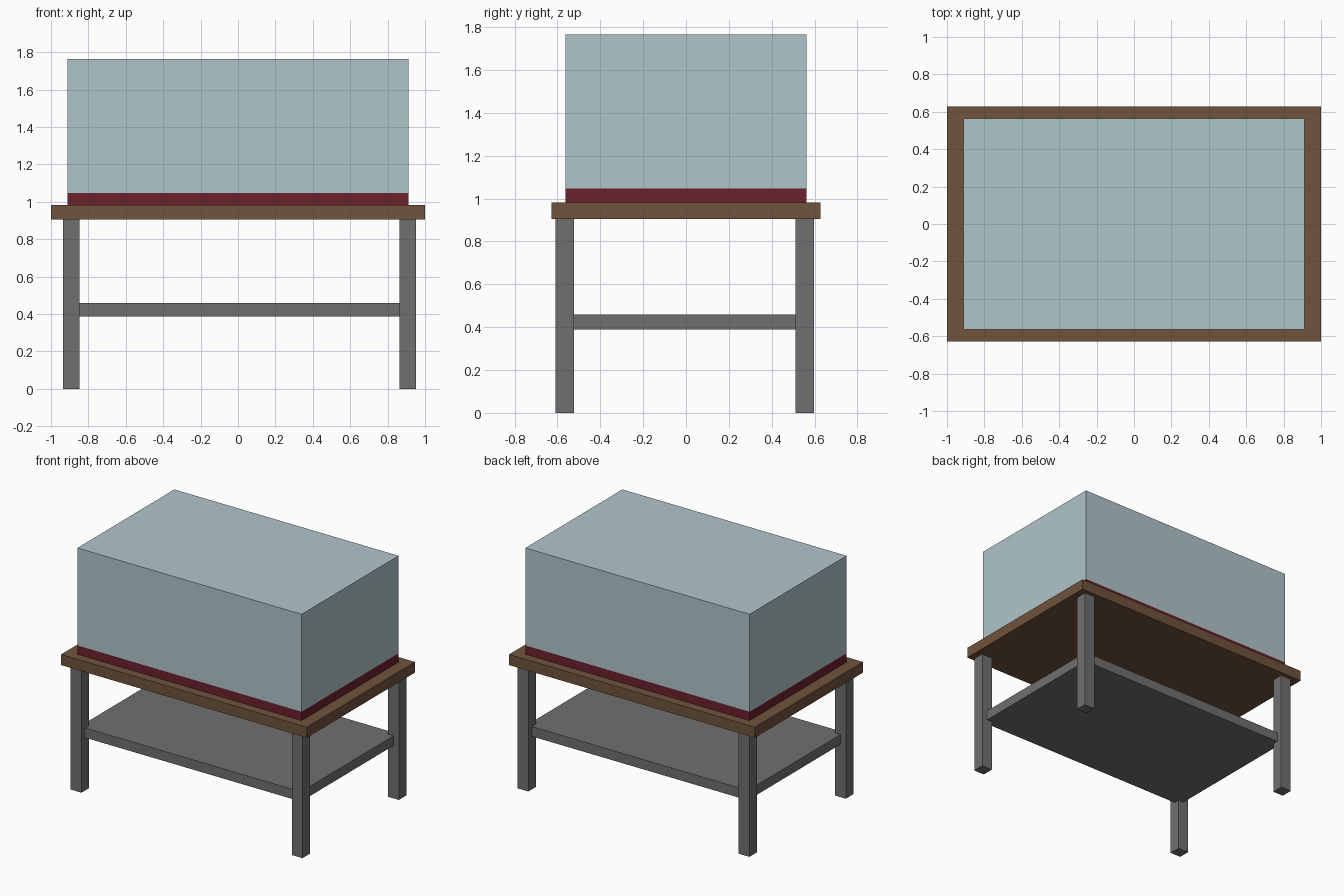
import bpy

if "Cube" in bpy.data.objects:
    bpy.data.objects.remove(bpy.data.objects["Cube"])


def material(name, r, g, b):
    """Flat colour from 0-255 display values."""
    def lin(c):
        c /= 255
        return c / 12.92 if c <= 0.04045 else ((c + 0.055) / 1.055) ** 2.4
    m = bpy.data.materials.new(name)
    m.diffuse_color = (lin(r), lin(g), lin(b), 1)
    m.use_nodes = True
    m.node_tree.nodes["Principled BSDF"].inputs["Base Color"].default_value = m.diffuse_color
    return m


def box(name, x, y, z, mat):
    """Box from (min, max) ranges along each axis."""
    bpy.ops.mesh.primitive_cube_add(
        size=1, location=[sum(r) / 2 for r in (x, y, z)])
    ob = bpy.context.object
    ob.name = name
    ob.scale = [r[1] - r[0] for r in (x, y, z)]
    bpy.ops.object.transform_apply(location=False, rotation=False, scale=True)
    ob.data.materials.append(mat)
    return ob


wood = material("brown wood", 112, 83, 60)
cloth = material("dark red cloth", 107, 33, 46)
glass = material("pale blue glass", 176, 197, 203)
metal = material("grey metal", 112, 112, 112)

# Table top
box("table_top", (-1, 1), (-0.628, 0.628), (0.905, 0.983), wood)

# Display base and glass case standing on it
case_x, case_y = (-0.912, 0.912), (-0.563, 0.563)
box("display_base", case_x, case_y, (0.983, 1.048), cloth)
box("glass_case", case_x, case_y, (1.048, 1.765), glass)

# Lower shelf, its corners running into the legs
box("lower_shelf", (-0.891, 0.908), (-0.566, 0.554), (0.388, 0.460), metal)

# Four legs
half = 0.0435
for side, cx in (("left", -0.891), ("right", 0.908)):
    for end, cy in (("front", -0.566), ("back", 0.554)):
        box(f"{end}_{side}_leg", (cx - half, cx + half),
            (cy - half, cy + half), (0, 0.905), metal)
